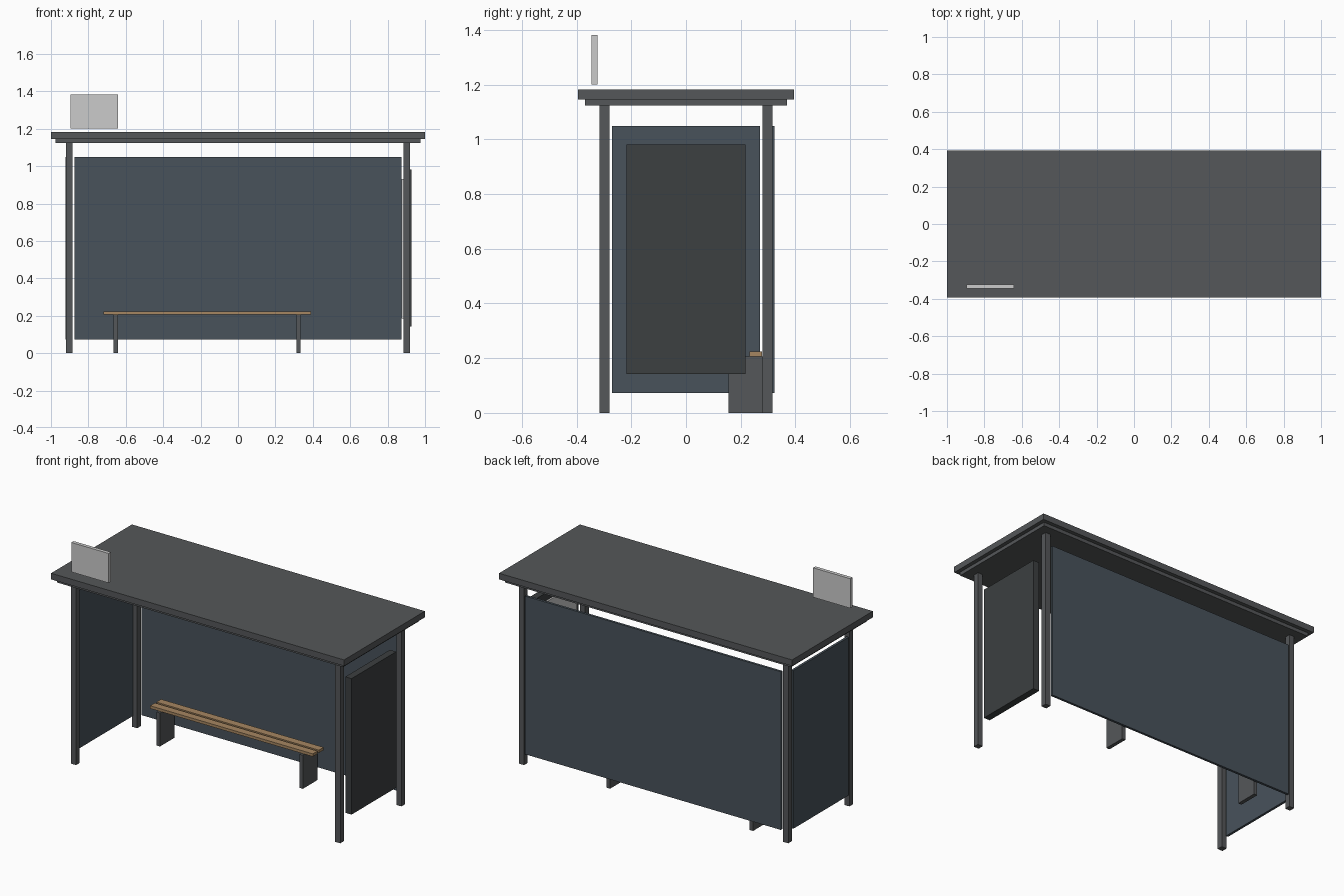
import bpy, bmesh

if "Cube" in bpy.data.objects:
    bpy.data.objects.remove(bpy.data.objects["Cube"])


def material(name, r, g, b):
    m = bpy.data.materials.new(name)
    m.diffuse_color = (r, g, b, 1)
    m.use_nodes = True
    m.node_tree.nodes["Principled BSDF"].inputs["Base Color"].default_value = m.diffuse_color
    return m


METAL = material("dark_metal", 0.09, 0.095, 0.10)
PANEL = material("tinted_panel", 0.065, 0.085, 0.105)
CASE = material("charcoal", 0.045, 0.05, 0.052)
WOOD = material("wood", 0.38, 0.24, 0.12)
PALE = material("pale_sheet", 0.65, 0.65, 0.62)


def box(name, xs, ys, zs, mat):
    """Flat-sided box from its extents along each axis."""
    bm = bmesh.new()
    bmesh.ops.create_cube(bm, size=1)
    for v in bm.verts:
        v.co = [(a + b) / 2 + c * (b - a)
                for c, (a, b) in zip(v.co, (xs, ys, zs))]
    mesh = bpy.data.meshes.new(name)
    bm.to_mesh(mesh)
    bm.free()
    mesh.materials.append(mat)
    ob = bpy.data.objects.new(name, mesh)
    bpy.context.collection.objects.link(ob)
    return ob


# Roof slab with a slightly smaller fascia underneath
box("roof", (-1, 1), (-0.394, 0.394), (1.145, 1.183), METAL)
box("roof_underside", (-0.976, 0.976), (-0.37, 0.37), (1.123, 1.145), METAL)

# Four corner posts
for side, x in (("left", -0.902), ("right", 0.902)):
    for end, y in (("front", -0.298), ("back", 0.298)):
        box(f"{end}_{side}_post", (x - 0.0175, x + 0.0175),
            (y - 0.018, y + 0.018), (0, 1.123), METAL)

# Wall panels: back and left side only
box("back_panel", (-0.874, 0.874), (0.308, 0.323), (0.073, 1.049), PANEL)
box("left_panel", (-0.922, -0.907), (-0.27, 0.27), (0.073, 1.049), PANEL)

# Display case closing the right side, with its sheet facing inwards
box("display_case", (0.885, 0.928), (-0.218, 0.218), (0.142, 0.981), CASE)
box("display_sheet", (0.874, 0.885), (-0.185, 0.185), (0.185, 0.932), PALE)

# Bench: two slats on two slab legs
for i, y in enumerate((0.195, 0.255)):
    box(f"bench_slat_{i + 1}", (-0.72, 0.39), (y - 0.023, y + 0.023),
        (0.207, 0.224), WOOD)
for side, x in (("left", -0.653), ("right", 0.323)):
    box(f"bench_{side}_leg", (x - 0.0115, x + 0.0115), (0.155, 0.295),
        (0, 0.207), METAL)

# Sign plate above the front left of the roof
box("roof_sign", (-0.896, -0.642), (-0.345, -0.323), (1.2, 1.382), PALE)
